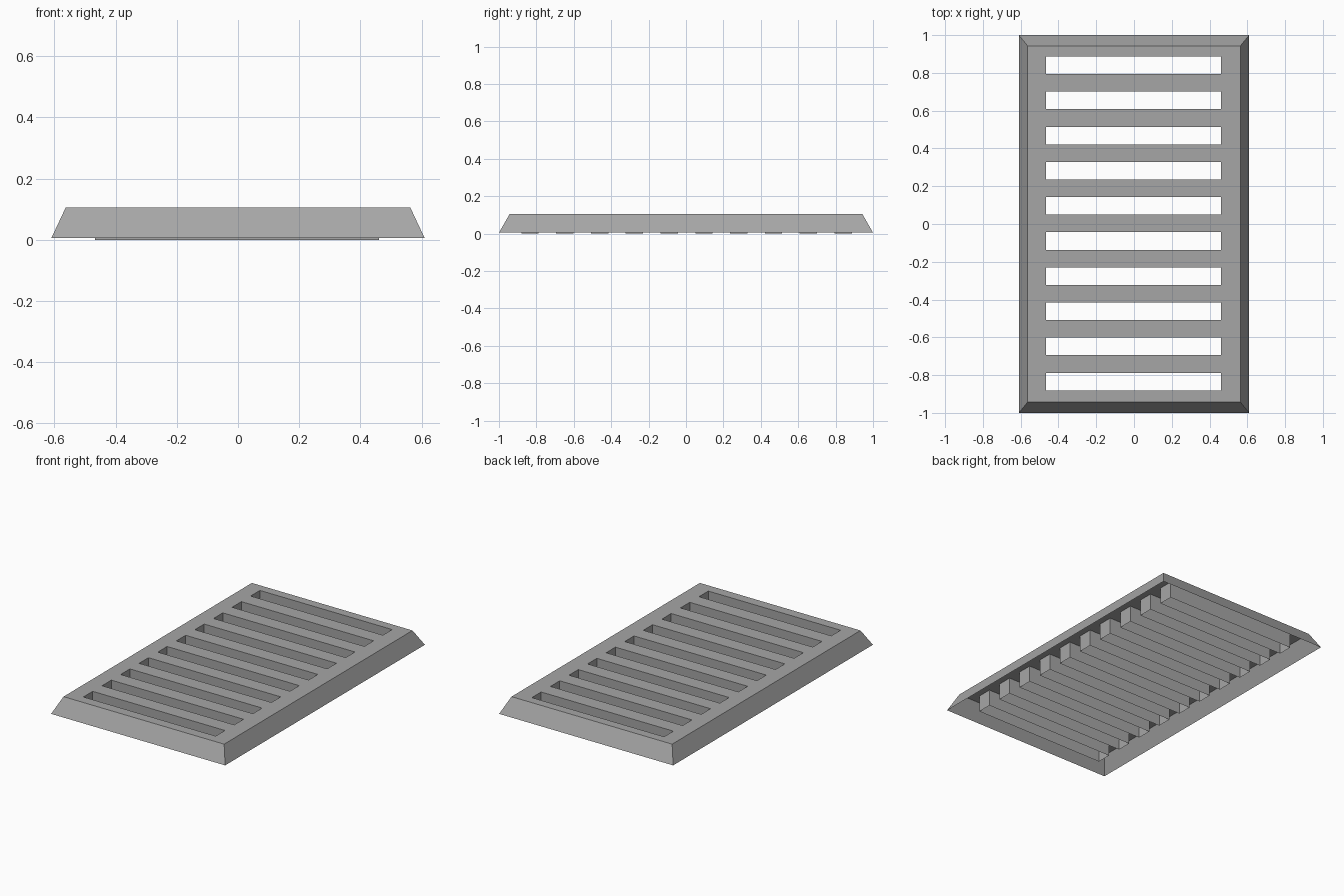
import bpy
import bmesh

cube = bpy.data.objects.get("Cube")
if cube:
    bpy.data.objects.remove(cube, do_unlink=True)

GREY = (0.38, 0.38, 0.38, 1)
TOP, RIM = 0.105, 0.005
SLOTS, PITCH, SLOT_WIDTH = 10, 0.186, 0.093

metal = bpy.data.materials.new("grey metal")
metal.use_nodes = True
metal.diffuse_color = GREY
metal.node_tree.nodes["Principled BSDF"].inputs["Base Color"].default_value = GREY

# Cut lines across the top plate
xs = [-0.563, -0.467, 0.46, 0.563]
ys = [-0.943]
for i in range(SLOTS):
    centre = 0.003 + (i - (SLOTS - 1) / 2) * PITCH
    ys += [centre - SLOT_WIDTH / 2, centre + SLOT_WIDTH / 2]
ys.append(0.943)

bm = bmesh.new()

# Top plate, leaving the slots open
grid = [[bm.verts.new((x, y, TOP)) for x in xs] for y in ys]
for j in range(len(ys) - 1):
    for i in range(3):
        if i == 1 and j % 2 == 1:
            continue
        bm.faces.new((grid[j][i], grid[j][i + 1], grid[j + 1][i + 1], grid[j + 1][i]))


def is_outer(edge):
    a, b = (v.co for v in edge.verts)
    return any(abs(a[k]) > lim and abs(a[k] - b[k]) < 0.001
               for k, lim in ((0, 0.56), (1, 0.94)))


def extrude(edges):
    out = bmesh.ops.extrude_edge_only(bm, edges=edges)["geom"]
    return [g for g in out if isinstance(g, bmesh.types.BMVert)]


border = [e for e in bm.edges if e.is_boundary]
outer = [e for e in border if is_outer(e)]
slot_edges = [e for e in border if not is_outer(e)]

# Sloping skirt around the plate
for v in extrude(outer):
    v.co.x *= 0.61 / 0.563
    v.co.y *= 1 / 0.943
    v.co.z = RIM

# Thin slot walls hanging down to the ground
for v in extrude(slot_edges):
    v.co.z = 0

# Merge flat neighbouring faces of the skirt and plate
bmesh.ops.recalc_face_normals(bm, faces=bm.faces)
plate = [f for f in bm.faces if all(v.co.z > TOP - 0.001 for v in f.verts)]
if plate[0].normal.z < 0:
    bmesh.ops.reverse_faces(bm, faces=bm.faces)

mesh = bpy.data.meshes.new("slotted_grate")
bm.to_mesh(mesh)
bm.free()
mesh.materials.append(metal)
grate = bpy.data.objects.new("slotted_grate", mesh)
bpy.context.collection.objects.link(grate)
